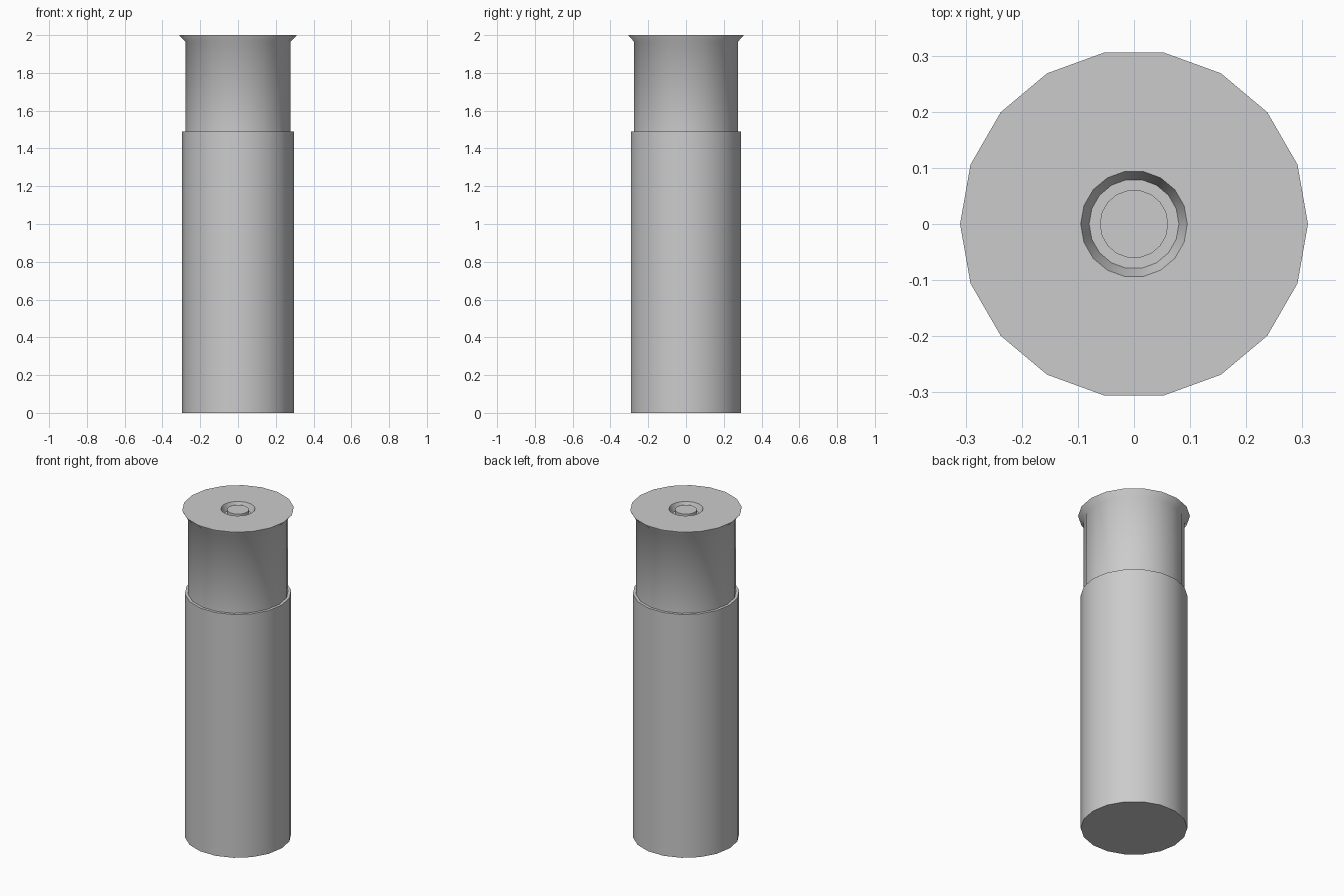
import bpy, bmesh, math

if "Cube" in bpy.data.objects:
    bpy.data.objects.remove(bpy.data.objects["Cube"])

SIDES = 18


def lathe(name, profile, smooth_deg=50):
    """Revolve (radius, z) points about z; radius 0 makes a flat cap's centre."""
    bm = bmesh.new()
    rings = []
    for r, z in profile:
        rings.append([bm.verts.new((r * math.cos(2 * math.pi * i / SIDES),
                                    r * math.sin(2 * math.pi * i / SIDES), z))
                      for i in range(SIDES)])
    for a, b in zip(rings, rings[1:]):
        for i in range(SIDES):
            j = (i + 1) % SIDES
            bm.faces.new((a[i], a[j], b[j], b[i]))
    # cap both ends with single polygons
    bm.faces.new(rings[0][::-1])
    bm.faces.new(rings[-1])
    bmesh.ops.recalc_face_normals(bm, faces=bm.faces)
    me = bpy.data.meshes.new(name)
    bm.to_mesh(me)
    bm.free()
    ob = bpy.data.objects.new(name, me)
    bpy.context.collection.objects.link(ob)
    bpy.ops.object.select_all(action='DESELECT')
    ob.select_set(True)
    bpy.context.view_layer.objects.active = ob
    bpy.ops.object.shade_smooth_by_angle(angle=math.radians(smooth_deg))
    return ob


# long casing tube, stepping in to the metal head with flared rim and recess
lathe("shell_casing", [
    (0.296, 0.0), (0.296, 1.489),
    (0.279, 1.489), (0.279, 1.965),
    (0.31, 1.998), (0.31, 2.0),
    (0.095, 2.0), (0.08, 1.96),
])

# small raised cap in the recess
lathe("centre_cap", [(0.061, 1.96), (0.061, 1.995)])
